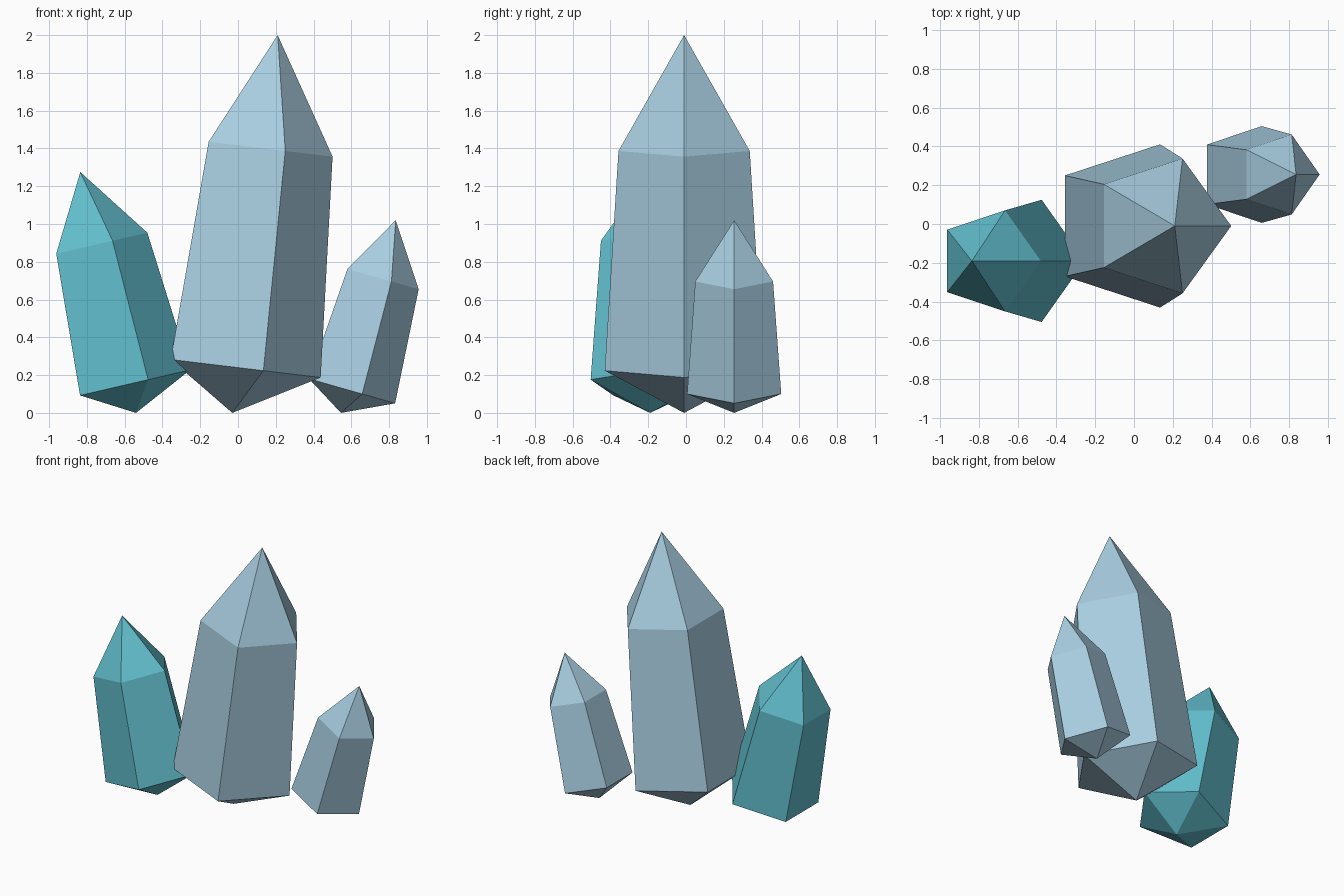
import bpy
import bmesh
import math
from mathutils import Matrix, Vector

SIDES = 5

cube = bpy.data.objects.get("Cube")
if cube:
    bpy.data.objects.remove(cube, do_unlink=True)


def make_material(name, colour):
    mat = bpy.data.materials.new(name)
    mat.use_nodes = True
    mat.diffuse_color = colour
    bsdf = next(n for n in mat.node_tree.nodes if n.type == 'BSDF_PRINCIPLED')
    bsdf.inputs["Base Color"].default_value = colour
    return mat


def make_crystal(name, base, tip, radius, mat):
    """Five-sided shard from base point to tip, tapering towards the tip."""
    axis = Vector(tip) - Vector(base)
    length = axis.length
    lean = math.atan2(axis.x, axis.z)
    bm = bmesh.new()

    def ring(height, r):
        angles = [math.tau * i / SIDES for i in range(SIDES)]
        return [bm.verts.new((r * math.cos(a), r * math.sin(a), height * length))
                for a in angles]

    bottom = bm.verts.new((0, 0, 0))
    top = bm.verts.new((0, 0, length))
    lower = ring(0.12, radius)
    upper = ring(0.70, radius / 1.21)
    for i in range(SIDES):
        j = (i + 1) % SIDES
        bm.faces.new((bottom, lower[j], lower[i]))
        bm.faces.new((lower[i], lower[j], upper[j], upper[i]))
        bm.faces.new((upper[i], upper[j], top))
    bm.transform(Matrix.Translation(base) @ Matrix.Rotation(lean, 4, 'Y'))

    mesh = bpy.data.meshes.new(name)
    bm.to_mesh(mesh)
    bm.free()
    mesh.materials.append(mat)
    obj = bpy.data.objects.new(name, mesh)
    bpy.context.collection.objects.link(obj)
    return obj


pale_blue = make_material("pale blue crystal", (0.39, 0.61, 0.745, 1))
teal = make_material("teal crystal", (0.122, 0.52, 0.615, 1))

# Tall middle shard and its two smaller neighbours
make_crystal("large_crystal", (-0.03, -0.01, 0), (0.21, -0.01, 2.0), 0.442, pale_blue)
make_crystal("teal_crystal", (-0.54, -0.19, 0), (-0.835, -0.19, 1.275), 0.331, teal)
make_crystal("small_crystal", (0.545, 0.255, 0), (0.835, 0.255, 1.02), 0.262, pale_blue)
